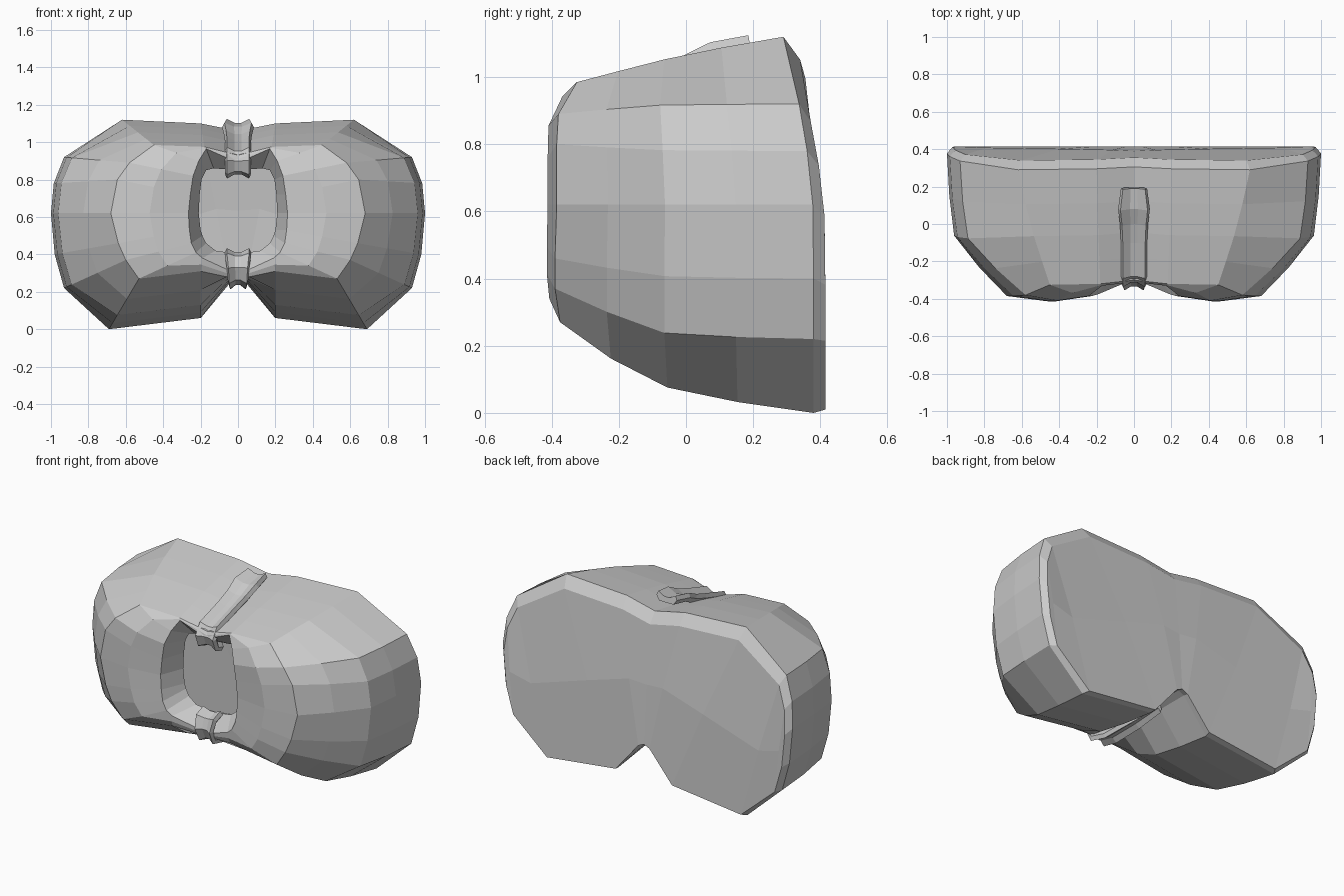
import bpy, bmesh
from mathutils import Vector

if "Cube" in bpy.data.objects:
    bpy.data.objects.remove(bpy.data.objects["Cube"])

grey = bpy.data.materials.new("light_grey")
grey.use_nodes = True
grey.diffuse_color = (0.6, 0.6, 0.6, 1)
grey.node_tree.nodes["Principled BSDF"].inputs["Base Color"].default_value = (0.6, 0.6, 0.6, 1)


def make_object(name, bm):
    mesh = bpy.data.meshes.new(name)
    bm.to_mesh(mesh)
    bm.free()
    mesh.materials.append(grey)
    obj = bpy.data.objects.new(name, mesh)
    bpy.context.collection.objects.link(obj)
    return obj


# Half outlines, from top centre round the side to bottom centre
RIM = [(0, 1.06), (.2, 1.10), (.62, 1.12), (.93, .92), (.985, .78), (1, .62),
       (.98, .40), (.93, .22), (.69, 0), (.2, .06), (.04, .26), (0, .28)]
EDGE = [(0, .93), (.18, .975), (.45, .985), (.58, .89), (.645, .80), (.68, .62),
        (.64, .46), (.60, .37), (.53, .27), (.2, .31), (.06, .28), (0, .28)]
EDGE_Y = [-.30, -.32, -.325, -.38, -.385, -.385, -.39, -.39, -.375, -.36, -.31, -.31]
HOLE = [(0, .89), (.17, .965), (.21, .90), (.24, .82), (.255, .72), (.265, .62),
        (.26, .53), (.25, .46), (.225, .41), (.19, .38), (.06, .32), (0, .32)]
HOLE_Y = [-.31, -.33, -.36, -.385, -.385, -.385, -.385, -.385, -.385, -.375, -.32, -.32]
LIP = [(0, .85), (.13, .86), (.17, .85), (.195, .80), (.205, .72), (.21, .62),
       (.20, .53), (.19, .50), (.17, .46), (.12, .42), (.05, .41), (0, .41)]
# How far each part has curved in at each step towards the front
STEPS = (.3, .577, .8, 1)
TOP, SIDE, BOTTOM = (.24, .5, .76, 1), (.04, .12, .54, 1), (.12, .28, .6, 1)
SWELL = [TOP] * 3 + [SIDE] * 5 + [BOTTOM] * 4
N = len(RIM)


def rim_y(z):
    return .38 - .09 * (max(0, z - .55) / .57) ** 1.7


def build_shell():
    bm = bmesh.new()
    # Bevelled back border, then the rim
    rings = [[Vector((x * .97, rim_y(z) + .035 + .015 * (z > 1), z * .93 + .01)) for x, z in RIM],
             [Vector((x, rim_y(z), z)) for x, z in RIM]]
    rim = rings[1]
    edge = [Vector((x, y, z)) for (x, z), y in zip(EDGE, EDGE_Y)]
    hole = [Vector((x, y, z)) for (x, z), y in zip(HOLE, HOLE_Y)]
    # Swelling sides
    for i, s in enumerate(STEPS):
        ring = []
        for r, e, swell in zip(rim, edge, SWELL):
            v = r.lerp(e, swell[i])
            v.y = r.y + (e.y - r.y) * s
            ring.append(v)
        rings.append(ring)
    # Domed lobe fronts, opening edge and inner lip
    rings.append([e.lerp(h, .5) + Vector((0, -.1 * min(.27, (e - h).length), 0))
                  for e, h in zip(edge, hole)])
    rings.append(hole)
    rings.append([Vector((x, -.24, z)) for x, z in LIP])
    v = [[bm.verts.new(c) for c in ring] for ring in rings]
    for a, b in zip(v, v[1:]):
        for j in range(N - 1):
            bm.faces.new((a[j], b[j], b[j + 1], a[j + 1]))
    # Back panel, gently curved
    back = v[0]
    mid = []
    for j in range(5):
        c = (back[j].co + back[N - 1 - j].co) / 2
        c.y = .39 + .006 * j
        mid.append(bm.verts.new(c))
    for j in range(4):
        k = N - 1 - j
        bm.faces.new((back[j], back[j + 1], mid[j + 1], mid[j]))
        bm.faces.new((mid[j], mid[j + 1], back[k - 1], back[k]))
    bm.faces.new((back[4], back[5], back[6], back[7], mid[4]))
    obj = make_object("twin_lobe_shell", bm)
    mirror = obj.modifiers.new("mirror", 'MIRROR')
    mirror.use_clip = True
    mirror.merge_threshold = .002


# Grooved strap section: sideways offset and height
SECTION = [(-1, 0), (-.85, .025), (-.25, .003), (.25, .003), (.85, .025), (1, 0),
           (.7, -.03), (-.7, -.03)]


def build_strap(name, path, widths, side):
    bm = bmesh.new()
    pts = [Vector((0, y, z)) for y, z in path]
    rings = []
    for i, p in enumerate(pts):
        t = (pts[min(i + 1, len(pts) - 1)] - pts[max(i - 1, 0)]).normalized()
        out = Vector((0, -t.z, t.y)) * side
        rings.append([bm.verts.new(p + Vector((x * widths[i], 0, 0)) + out * h)
                      for x, h in SECTION])
    n = len(SECTION)
    for a, b in zip(rings, rings[1:]):
        for j in range(n):
            bm.faces.new((a[j], a[(j + 1) % n], b[(j + 1) % n], b[j]))
    bm.faces.new(rings[0])
    bm.faces.new(rings[-1])
    bmesh.ops.recalc_face_normals(bm, faces=bm.faces)
    make_object(name, bm)


build_shell()
build_strap("upper_strap",
            [(-.24, .83), (-.29, .845), (-.312, .90), (-.28, .95), (-.1, 1.005),
             (.0, 1.04), (.08, 1.08), (.19, 1.10)],
            [.07, .07, .07, .07, .07, .075, .085, .07], 1)
build_strap("lower_strap",
            [(-.25, .41), (-.31, .39), (-.33, .33), (-.30, .265), (-.2, .24), (.0, .24), (.2, .25)],
            [.07, .07, .06, .055, .05, .045, .03], -1)
